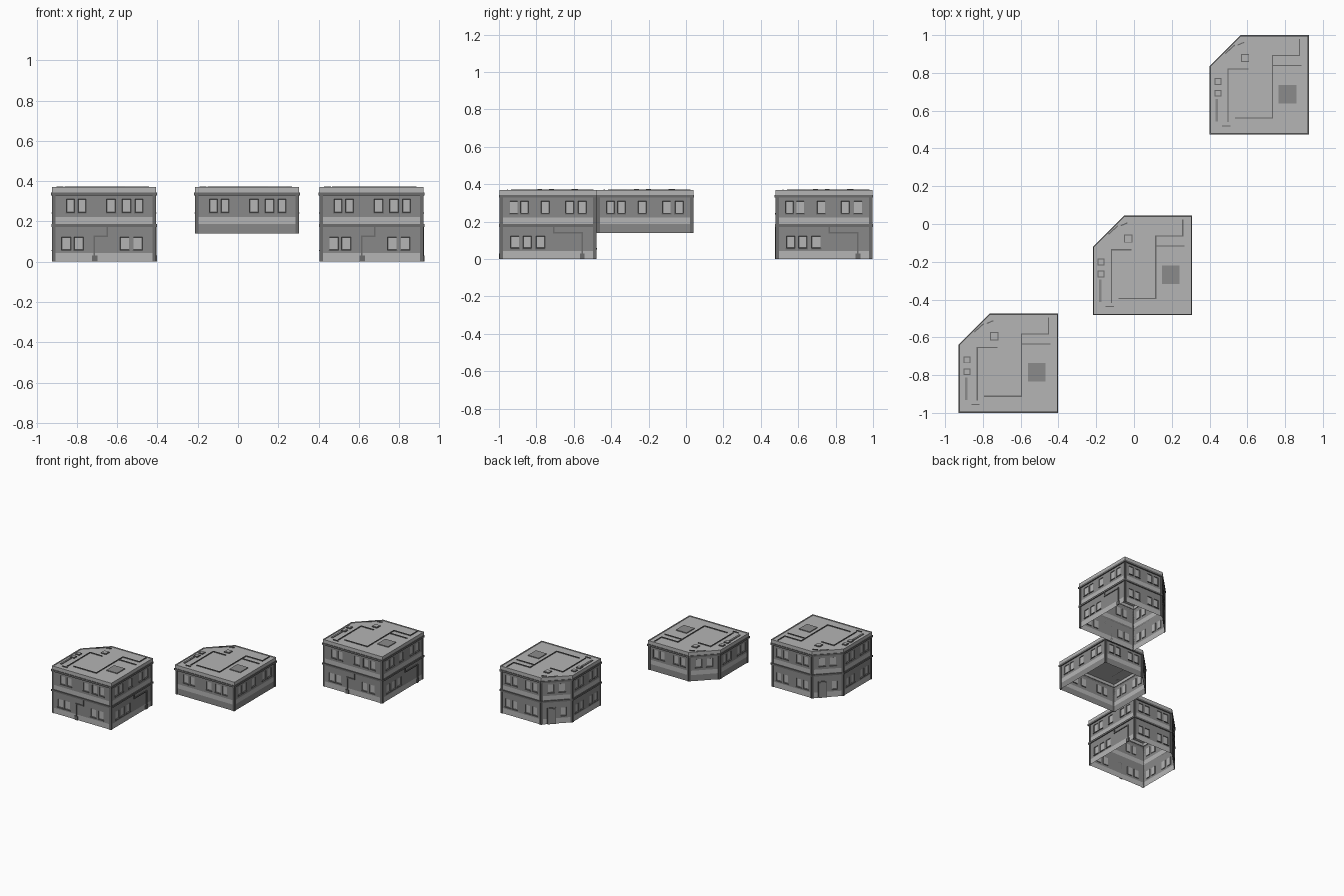
import bpy, bmesh, math
from mathutils import Vector

if "Cube" in bpy.data.objects:
    bpy.data.objects.remove(bpy.data.objects["Cube"])

W, CH = 0.51, 0.16          # footprint side and corner cut
TOP = 0.37
COLOURS = {"light_stone": 0.46, "wall_grey": 0.25, "dark_trim": 0.15, "hatch_grey": 0.26}
LIGHT, WALL, TRIM, HATCH = range(4)
mats = []
for n, v in COLOURS.items():
    m = bpy.data.materials.new(n)
    m.diffuse_color = (v, v, v, 1)
    m.use_nodes = True
    m.node_tree.nodes["Principled BSDF"].inputs["Base Color"].default_value = m.diffuse_color
    mats.append(m)

# footprint, anticlockwise: front, right, back, cut corner, left
FOOT = [Vector(p) for p in ((0, 0), (W, 0), (W, W), (CH, W), (0, W - CH))]
FRONT, RIGHT, BACK, CORNER, LEFT = range(5)

UPPER = {
    FRONT: [(.068, .108), (.125, .165), (.268, .312), (.345, .388), (.408, .448)],
    RIGHT: [(.05, .092), (.108, .15), (.218, .262), (.348, .392), (.415, .46)],
    BACK: [(.04, .08), (.1, .14), (.215, .255), (.275, .315)],
    CORNER: [(.05, .095), (.13, .175)],
    LEFT: [(.04, .08), (.1, .14), (.215, .255), (.275, .315)],
}
LOWER = {
    FRONT: [(.045, .09), (.105, .152), (.335, .38), (.4, .445)],
    RIGHT: [(.055, .1), (.12, .165), (.19, .238)],
    BACK: [(.04, .08), (.1, .14), (.215, .255), (.275, .315)],
    CORNER: [(.145, .185)],
    LEFT: [(.04, .08), (.1, .14), (.215, .255), (.275, .315)],
}


def edge(i):
    a, b = FOOT[i], FOOT[(i + 1) % 5]
    d = (b - a).normalized()
    return a, d, Vector((d.y, -d.x)), (b - a).length


def pt(i, u, z, out=0.0):
    a, d, n, _ = edge(i)
    p = a + d * u + n * out
    return Vector((p.x, p.y, z))


def face(bm, pts, mat):
    f = bm.faces.new([bm.verts.new(p) for p in pts])
    f.material_index = mat
    return f


def solid(bm, low, high, mat):
    """Closed prism between two matching loops."""
    n = len(low)
    face(bm, low[::-1], mat)
    face(bm, high, mat)
    for k in range(n):
        j = (k + 1) % n
        face(bm, (low[k], low[j], high[j], high[k]), mat)


def plate(bm, i, u0, u1, z0, z1, depth, mat=TRIM):
    """Thin block standing on wall i."""
    loop = lambda z: [pt(i, u0, z, depth), pt(i, u1, z, depth), pt(i, u1, z), pt(i, u0, z)]
    solid(bm, loop(z0), loop(z1), mat)


def slab(bm, x0, x1, y0, y1, z0, z1, mat=TRIM):
    loop = lambda z: [Vector(p) for p in ((x0, y0, z), (x1, y0, z), (x1, y1, z), (x0, y1, z))]
    solid(bm, loop(z0), loop(z1), mat)


def offset(out, z):
    """Footprint grown outward with mitred corners."""
    res = []
    for k in range(5):
        n0, n1 = edge(k - 1 if k else 4)[2], edge(k)[2]
        p = FOOT[k] + (n0 + n1) * (out / (1 + n0.dot(n1)))
        res.append(Vector((p.x, p.y, z)))
    return res


def ring(bm, z0, z1, out, mat, inner=0.0):
    o0, o1, i0, i1 = offset(out, z0), offset(out, z1), offset(inner, z0), offset(inner, z1)
    for k in range(5):
        j = (k + 1) % 5
        for a, b in ((o0, o1), (o1, i1), (i1, i0), (i0, o0)):
            face(bm, (a[k], a[j], b[j], b[k]), mat)


def storey(bm, i, z0, z1, w0, w1, wins):
    """Wall strip with recessed windows."""
    length = edge(i)[3]
    quad = lambda a, b, c, d: face(bm, (pt(i, a, c), pt(i, b, c), pt(i, b, d), pt(i, a, d)), WALL)
    quad(0, length, z0, w0)
    quad(0, length, w1, z1)
    u = 0
    panes = []
    for a, b in wins:
        quad(u, a, w0, w1)
        panes.append(quad(a, b, w0, w1))
        u = b
    quad(u, length, w0, w1)
    for f in panes:
        f.normal_update()
    r = bmesh.ops.inset_individual(bm, faces=panes, thickness=.003, depth=-.004)
    for f in r["faces"]:
        f.material_index = TRIM
    for f in panes:
        f.material_index = LIGHT


def finish(bm, name, loc):
    me = bpy.data.meshes.new(name)
    bm.to_mesh(me)
    bm.free()
    for m in mats:
        me.materials.append(m)
    ob = bpy.data.objects.new(name, me)
    ob.location = loc
    bpy.context.collection.objects.link(ob)


def building(name, x, y, ground):
    loc = (x, y, 0)
    base = 0.0 if ground else 0.14
    # walls: open shell with light bands
    bm = bmesh.new()
    for i in range(5):
        length = edge(i)[3]
        bands = [(.188, .222)] + ([(0, .042)] if ground else [])
        for a, b in bands:
            face(bm, (pt(i, 0, a), pt(i, length, a), pt(i, length, b), pt(i, 0, b)), LIGHT)
        storey(bm, i, .222, .345, .245, .31, UPPER[i])
        if ground:
            storey(bm, i, .042, .188, .058, .122, LOWER[i])
        else:
            face(bm, (pt(i, 0, base), pt(i, length, base), pt(i, length, .188), pt(i, 0, .188)), WALL)
    finish(bm, name + "_walls", loc)

    # trim: cornices, corner strips, sills, pipes, door
    bm = bmesh.new()
    ring(bm, .328, .343, .008, TRIM)
    if ground:
        ring(bm, .172, .186, .007, TRIM)
    for i in range(5):
        length = edge(i)[3]
        for u in (0, length - .014):
            plate(bm, i, u, u + .014, base, .33, .004)
        for a, b in UPPER[i]:
            plate(bm, i, a - .004, b + .004, .239, .245, .005)
        if ground:
            for a, b in LOWER[i]:
                plate(bm, i, a - .004, b + .004, .052, .058, .005)
    if ground:
        # front drain pipe and box
        plate(bm, FRONT, .194, .222, 0, .03, .007)
        plate(bm, FRONT, .203, .211, .03, .13, .006)
        plate(bm, FRONT, .203, .274, .122, .13, .006)
        plate(bm, FRONT, .266, .274, .13, .175, .006)
        # side drain pipe and box
        plate(bm, RIGHT, .424, .45, 0, .03, .007)
        plate(bm, RIGHT, .433, .441, .03, .145, .006)
        plate(bm, RIGHT, .28, .441, .137, .145, .006)
        plate(bm, RIGHT, .28, .288, .145, .175, .006)
        # corner door
        plate(bm, CORNER, .045, .108, 0, .128, .005)
        plate(bm, CORNER, .053, .1, .002, .12, .007, WALL)
    finish(bm, name + "_trim", loc)

    # roof with low parapet
    bm = bmesh.new()
    ring(bm, .343, TOP, .004, LIGHT, -.004)
    face(bm, offset(-.003, TOP - .004), LIGHT)
    finish(bm, name + "_roof", loc)

    # roof hatch, curbs, vents and conduits
    bm = bmesh.new()
    z0, z1 = TOP - .004, TOP + .002
    slab(bm, .358, .452, .157, .255, z0, z1, HATCH)
    t = .003
    for x0, y0, x1, y1 in ((.325, .08, .325, .41), (.13, .08, .325, .08), (.325, .357, .475, .357),
                           (.325, .41, .468, .41), (.468, .41, .468, .495),
                           (.09, .06, .09, .338), (.09, .338, .195, .338), (.062, .037, .1, .037),
                           (.075, .42, .125, .465), (.14, .465, .175, .48)):
        if x0 != x1 and y0 != y1:      # short slanted conduit by the cut corner
            d = Vector((y0 - y1, x1 - x0)).normalized() * t
            loop = lambda z: [Vector((px, py, z)) for px, py in (
                (x0 - d.x, y0 - d.y), (x1 - d.x, y1 - d.y), (x1 + d.x, y1 + d.y), (x0 + d.x, y0 + d.y))]
            solid(bm, loop(z0), loop(z1), TRIM)
        else:
            slab(bm, x0 - t, x1 + t, y0 - t, y1 + t, z0, z1)
    for x0, y0, s in ((.018, .255, .036), (.018, .192, .036), (.158, .375, .044)):
        slab(bm, x0, x0 + s, y0, y0 + s, z0, z1)
        slab(bm, x0 + .005, x0 + s - .005, y0 + .005, y0 + s - .005, z0, z1 + .002, LIGHT)
    slab(bm, .024, .038, .06, .18, z0, z1, HATCH)
    finish(bm, name + "_roof_fittings", loc)


building("near_building", -.92, -.992, True)
building("upper_floor", -.21, -.474, False)
building("far_building", .408, .482, True)
